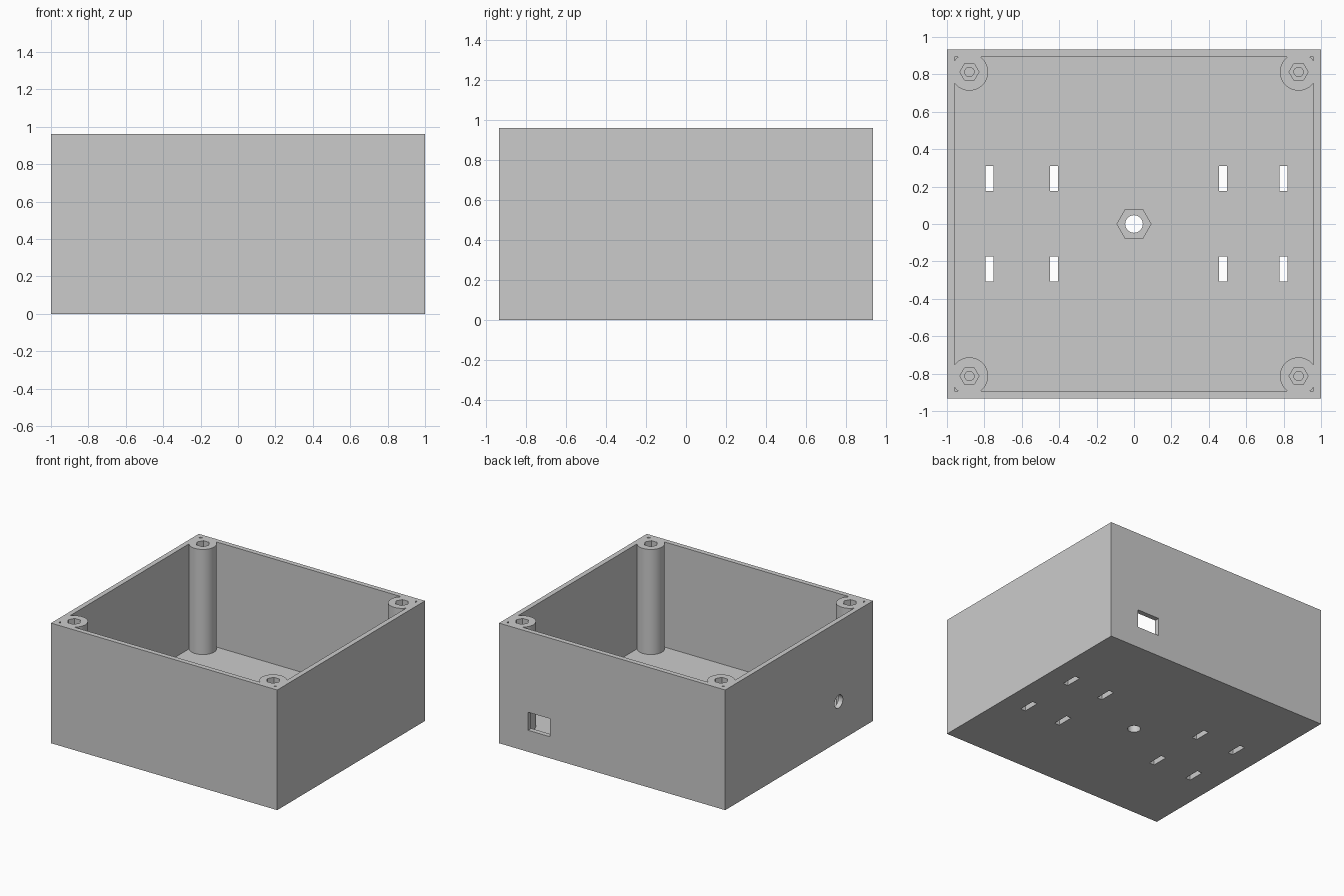
import bpy
import math

# Remove the default cube
default_cube = bpy.data.objects.get("Cube")
if default_cube:
    bpy.data.objects.remove(default_cube, do_unlink=True)

# Main dimensions
HALF_X, HALF_Y, HEIGHT = 1.0, 0.933, 0.96
WALL, FLOOR = 0.04, 0.12
BOSS_X, BOSS_Y, BOSS_R = 0.88, 0.813, 0.1

grey = bpy.data.materials.new("light grey plastic")
grey.use_nodes = True
colour = (0.6, 0.6, 0.6, 1.0)
grey.diffuse_color = colour
grey.node_tree.nodes["Principled BSDF"].inputs["Base Color"].default_value = colour


def box(name, x0, x1, y0, y1, z0, z1):
    bpy.ops.mesh.primitive_cube_add(
        size=1, location=((x0 + x1) / 2, (y0 + y1) / 2, (z0 + z1) / 2))
    obj = bpy.context.object
    obj.name = name
    obj.scale = (x1 - x0, y1 - y0, z1 - z0)
    bpy.ops.object.transform_apply(location=True, rotation=False, scale=True)
    return obj


def prism(name, x, y, z0, z1, radius, sides):
    """Upright prism whose corners point along x."""
    bpy.ops.mesh.primitive_cylinder_add(
        vertices=sides, radius=radius, depth=z1 - z0,
        location=(x, y, (z0 + z1) / 2), rotation=(0, 0, math.pi / 2))
    obj = bpy.context.object
    obj.name = name
    bpy.ops.object.transform_apply(location=True, rotation=True, scale=True)
    return obj


def cut(target, cutter):
    cutter.hide_render = True
    mod = target.modifiers.new("cut", 'BOOLEAN')
    mod.operation = 'DIFFERENCE'
    mod.solver = 'EXACT'
    mod.object = cutter
    bpy.context.view_layer.objects.active = target
    bpy.ops.object.modifier_apply(modifier=mod.name)
    bpy.data.objects.remove(cutter, do_unlink=True)


corners = [(sx * BOSS_X, sy * BOSS_Y) for sx in (-1, 1) for sy in (-1, 1)]

# Hollow shape, with the four corner screw posts left out of it
cavity = box("cavity_cutter", WALL - HALF_X, HALF_X - WALL,
             WALL - HALF_Y, HALF_Y - WALL, FLOOR, HEIGHT + 0.2)
for x, y in corners:
    cut(cavity, prism("post_shape", x, y, 0, HEIGHT + 0.4, BOSS_R, 64))

# Open enclosure with integral posts
enclosure = box("enclosure_box", -HALF_X, HALF_X, -HALF_Y, HALF_Y, 0, HEIGHT)
cut(enclosure, cavity)

# Nut pocket and blind screw hole in each post
for x, y in corners:
    cut(enclosure, prism("nut_pocket", x, y, HEIGHT - 0.08, HEIGHT + 0.1, 0.051, 6))
    cut(enclosure, prism("screw_hole", x, y, HEIGHT - 0.4, HEIGHT + 0.1, 0.025, 32))

# Central mounting hole with a hexagonal recess in the floor
cut(enclosure, prism("floor_nut_pocket", 0, 0, 0.06, 0.3, 0.091, 6))
cut(enclosure, prism("floor_hole", 0, 0, -0.1, 0.3, 0.047, 48))

# Strap slots through the floor
for x in (-0.772, -0.428, 0.476, 0.8):
    for y in (-0.241, 0.243):
        cut(enclosure, box("strap_slot", x - 0.022, x + 0.022,
                           y - 0.067, y + 0.067, -0.1, 0.3))

# Rectangular socket opening in the back wall
cut(enclosure, box("socket_opening", 0.547, 0.743, 0.8, 1.1, 0.172, 0.316))

# Round cable hole in the side wall
bpy.ops.mesh.primitive_cylinder_add(
    vertices=48, radius=0.052, depth=0.3,
    location=(-HALF_X, -0.5, 0.32), rotation=(0, math.pi / 2, 0))
cable_cutter = bpy.context.object
bpy.ops.object.transform_apply(location=True, rotation=True, scale=True)
cut(enclosure, cable_cutter)

# Colour and shading
enclosure.data.materials.clear()
enclosure.data.materials.append(grey)
for face in enclosure.data.polygons:
    face.material_index = 0
bpy.ops.object.select_all(action='DESELECT')
enclosure.select_set(True)
bpy.context.view_layer.objects.active = enclosure
bpy.ops.object.shade_smooth_by_angle(angle=math.radians(30))
